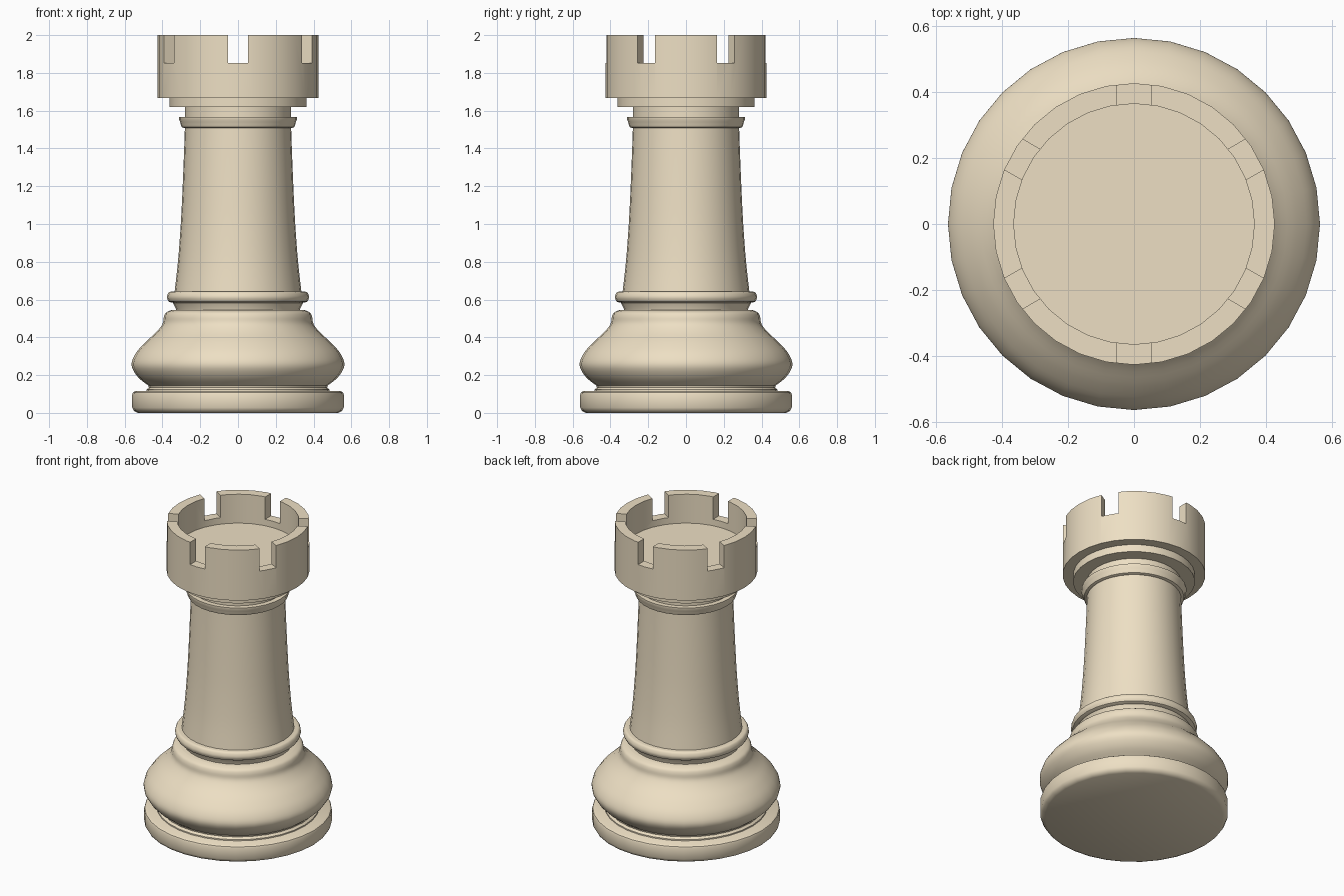
import bpy, bmesh, math
from mathutils import Matrix, Vector

if "Cube" in bpy.data.objects:
    bpy.data.objects.remove(bpy.data.objects["Cube"])

SIDES = 32
ivory = bpy.data.materials.new("ivory")
ivory.diffuse_color = (0.85, 0.74, 0.55, 1)
ivory.use_nodes = True
ivory.node_tree.nodes["Principled BSDF"].inputs["Base Color"].default_value = ivory.diffuse_color


def curve(pts, n=4):
    """Smooth Catmull-Rom curve through profile points."""
    out = []
    p = [pts[0]] + pts + [pts[-1]]
    for i in range(1, len(p) - 2):
        a, b, c, d = (Vector(q) for q in p[i - 1:i + 3])
        for k in range(n):
            t = k / n
            out.append(tuple(0.5 * (2 * b + (c - a) * t + (2 * a - 5 * b + 4 * c - d) * t ** 2
                                    + (3 * b - a - 3 * c + d) * t ** 3)))
    return out + [pts[-1]]


def lathe(name, profile):
    """Turn an (r, z) profile around z, closed to the axis at both ends."""
    pts = [(0, profile[0][1])] + profile + [(0, profile[-1][1])]
    bm = bmesh.new()
    rings = []
    for r, z in pts:
        if r == 0:
            rings.append([bm.verts.new((0, 0, z))] * SIDES)
        else:
            rings.append([bm.verts.new((r * math.cos(a), r * math.sin(a), z))
                          for a in (2 * math.pi * i / SIDES for i in range(SIDES))])
    for lo, hi in zip(rings, rings[1:]):
        for i in range(SIDES):
            j = (i + 1) % SIDES
            bm.faces.new(dict.fromkeys((lo[i], lo[j], hi[j], hi[i])))
    bmesh.ops.recalc_face_normals(bm, faces=bm.faces)
    me = bpy.data.meshes.new(name)
    bm.to_mesh(me)
    bm.free()
    me.materials.append(ivory)
    ob = bpy.data.objects.new(name, me)
    bpy.context.collection.objects.link(ob)
    return ob


def smooth(ob, angle=35):
    bpy.ops.object.select_all(action='DESELECT')
    ob.select_set(True)
    bpy.context.view_layer.objects.active = ob
    bpy.ops.object.shade_smooth_by_angle(angle=math.radians(angle))


# Foot disc
parts = [lathe("foot", [(0.53, 0), (0.55, 0.01), (0.56, 0.028), (0.56, 0.098),
                        (0.556, 0.108), (0.545, 0.115)])]

# Rounded base with its shoulder
parts.append(lathe("base_bulge", [(0.485, 0.10), (0.485, 0.123), (0.472, 0.135)] + curve([
    (0.475, 0.145), (0.53, 0.19), (0.563, 0.25), (0.545, 0.31), (0.495, 0.37),
    (0.435, 0.425), (0.40, 0.47), (0.392, 0.51), (0.38, 0.532), (0.35, 0.545)])))

# Ring under the shaft
parts.append(lathe("lower_ring", [(0.325, 0.53), (0.328, 0.55), (0.345, 0.583), (0.362, 0.587)] + curve([
    (0.368, 0.59), (0.376, 0.612), (0.368, 0.636), (0.355, 0.642)], 3)))

# Tapered shaft and neck
parts.append(lathe("shaft", curve([(0.337, 0.63), (0.318, 0.8), (0.303, 1.0),
                                   (0.293, 1.2), (0.285, 1.4), (0.281, 1.52)]) + [(0.281, 1.63)]))

# Collar and the step below the crown
parts.append(lathe("collar", [(0.285, 1.508), (0.298, 1.513), (0.304, 1.528),
                              (0.306, 1.54), (0.313, 1.553), (0.313, 1.566)]))
parts.append(lathe("crown_step", [(0.363, 1.62), (0.363, 1.68)]))

# Hollow crown with six battlement slots
crown = lathe("crown", [(0.426, 1.668), (0.426, 2.0), (0.364, 2.0), (0.364, 1.81)])
parts.append(crown)
bm = bmesh.new()
for k in range(6):
    m = (Matrix.Rotation(math.radians(30 + 60 * k), 4, 'Z') @ Matrix.Translation((0.4, 0, 1.953))
         @ Matrix.Diagonal((0.2, 0.107, 0.2, 1)))
    bmesh.ops.create_cube(bm, size=1, matrix=m)
me = bpy.data.meshes.new("slot_cutter")
bm.to_mesh(me)
bm.free()
cutter = bpy.data.objects.new("slot_cutter", me)
bpy.context.collection.objects.link(cutter)
mod = crown.modifiers.new("slots", 'BOOLEAN')
mod.operation, mod.solver, mod.object = 'DIFFERENCE', 'EXACT', cutter
bpy.context.view_layer.objects.active = crown
bpy.ops.object.modifier_apply(modifier="slots")
bpy.data.objects.remove(cutter)

for ob in parts:
    smooth(ob)
